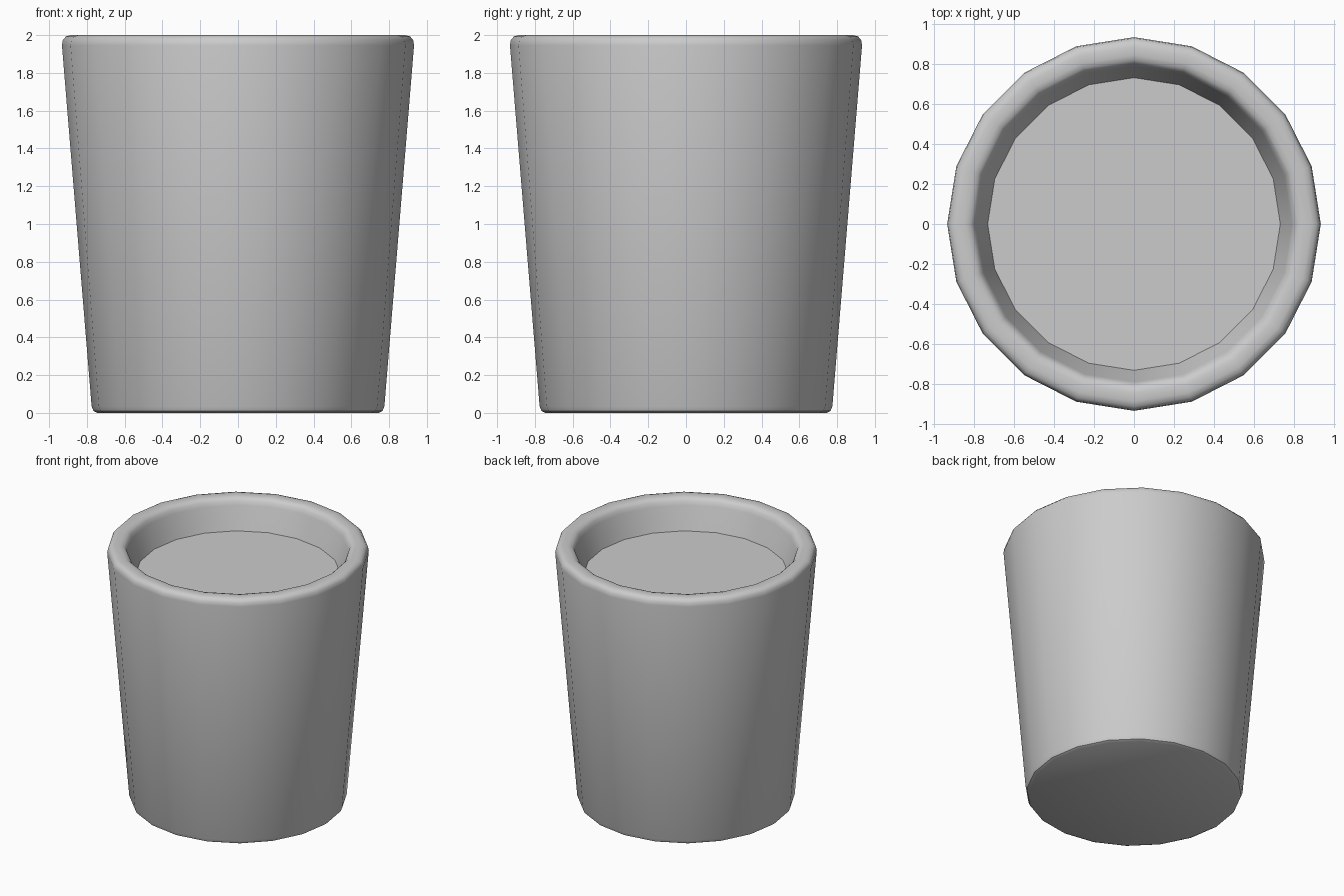
import bpy, bmesh
from math import cos, sin, pi, radians

if "Cube" in bpy.data.objects:
    bpy.data.objects.remove(bpy.data.objects["Cube"])

SIDES = 20

# Profile (radius, z): base, tapered outer wall, rounded rim, recessed fill surface
profile = [(0.745, 0.0), (0.765, 0.01), (0.775, 0.035),
           (0.932, 1.945), (0.927, 1.975), (0.911, 1.993), (0.885, 2.0),
           (0.842, 2.0), (0.817, 1.993), (0.799, 1.976), (0.788, 1.945),
           (0.73, 1.77)]

bm = bmesh.new()
rings = [[bm.verts.new((r * cos(2 * pi * i / SIDES), r * sin(2 * pi * i / SIDES), z))
          for i in range(SIDES)] for r, z in profile]

# Skin between neighbouring rings
for low, high in zip(rings, rings[1:]):
    for i in range(SIDES):
        j = (i + 1) % SIDES
        bm.faces.new((low[i], low[j], high[j], high[i]))

# Underside and recessed surface
bm.faces.new(rings[0][::-1])
bm.faces.new(rings[-1])
bmesh.ops.recalc_face_normals(bm, faces=bm.faces)

mesh = bpy.data.meshes.new("cup")
bm.to_mesh(mesh)
bm.free()
cup = bpy.data.objects.new("cup", mesh)
bpy.context.collection.objects.link(cup)

# Smooth walls, crisp recessed edge
bpy.context.view_layer.objects.active = cup
cup.select_set(True)
bpy.ops.object.shade_smooth_by_angle(angle=radians(35))
